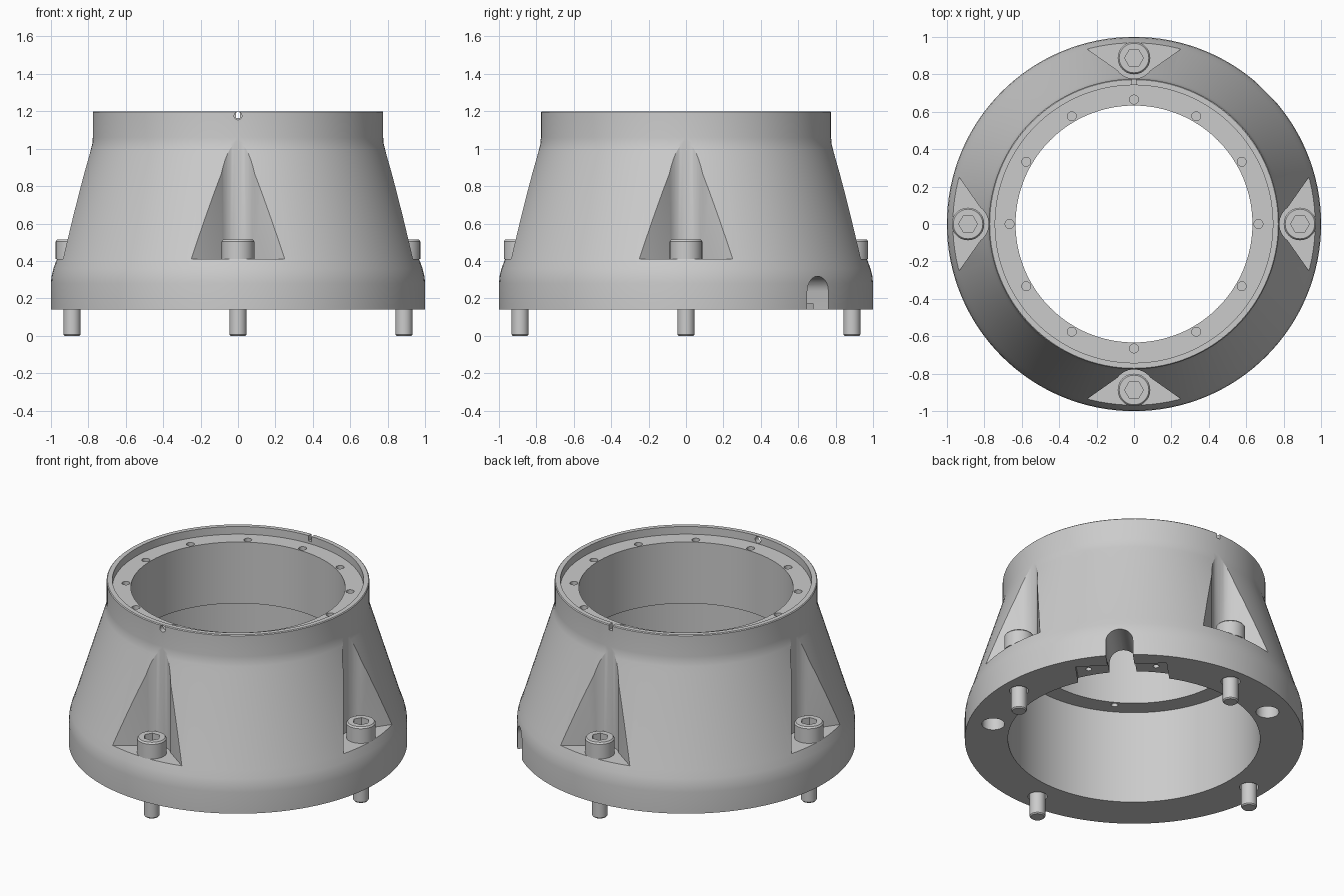
import bpy, bmesh
from math import sin, cos, pi, radians
from mathutils import Matrix

if "Cube" in bpy.data.objects:
    bpy.data.objects.remove(bpy.data.objects["Cube"])


def mesh_object(name, bm):
    bmesh.ops.recalc_face_normals(bm, faces=bm.faces[:])
    me = bpy.data.meshes.new(name)
    bm.to_mesh(me)
    bm.free()
    ob = bpy.data.objects.new(name, me)
    bpy.context.collection.objects.link(ob)
    return ob


def lathe(name, profile, n):
    """Revolve a closed (radius, z) loop; points on the axis collapse together."""
    bm = bmesh.new()
    rings = [[bm.verts.new((r * cos(2 * pi * i / n), r * sin(2 * pi * i / n), z))
              for i in range(n)] if r else [bm.verts.new((0, 0, z))] for r, z in profile]
    for a, b in zip(rings, rings[1:] + rings[:1]):
        if len(a) == len(b) == 1:
            continue
        for i in range(n):
            j = (i + 1) % n
            loop = [a[i % len(a)], a[j % len(a)], b[j % len(b)], b[i % len(b)]]
            bm.faces.new(list(dict.fromkeys(loop)))
    return mesh_object(name, bm)


def circle(r, n=24, x=0, y=0, start=0, end=360, closed=True):
    steps = n if closed else n - 1
    return [(x + r * cos(radians(start + (end - start) * i / steps)),
             y + r * sin(radians(start + (end - start) * i / steps))) for i in range(n)]


def prism(points, lo, hi, angle=0.0, radial=False):
    """Extrude an outline along z, or outward (outline = tangent, z), then turn about z."""
    bm = bmesh.new()
    ends = [[bm.verts.new((h, u, v) if radial else (u, v, h)) for u, v in points]
            for h in (lo, hi)]
    bm.faces.new(ends[0])
    bm.faces.new(ends[1])
    for i in range(len(points)):
        j = (i + 1) % len(points)
        bm.faces.new((ends[0][i], ends[0][j], ends[1][j], ends[1][i]))
    bm.transform(Matrix.Rotation(radians(angle), 4, 'Z'))
    return mesh_object("cutter", bm)


def cut(target, cutter):
    cutter.hide_render = True
    mod = target.modifiers.new("cut", 'BOOLEAN')
    mod.operation, mod.solver, mod.object = 'DIFFERENCE', 'EXACT', cutter
    bpy.context.view_layer.objects.active = target
    bpy.ops.object.modifier_apply(modifier=mod.name)
    bpy.data.objects.remove(cutter, do_unlink=True)


def smooth(ob, angle=25):
    bpy.ops.object.select_all(action='DESELECT')
    ob.select_set(True)
    bpy.context.view_layer.objects.active = ob
    bpy.ops.object.shade_smooth_by_angle(angle=radians(angle))


# Conical housing with thick inner flange and recessed top
housing = lathe("conical_housing", [
    (0.745, 0.14), (1.0, 0.14), (1.0, 0.28), (0.996, 0.32), (0.986, 0.36), (0.968, 0.41),
    (0.798, 0.96), (0.786, 1.0), (0.779, 1.025), (0.776, 1.06), (0.776, 1.195),
    (0.771, 1.2), (0.742, 1.2), (0.742, 1.15), (0.633, 1.15), (0.633, 0.75), (0.745, 0.75)], 128)

# Bolt seats: rounded V pockets with flat floors, plus clearance holes
seat = ([(1.2, 0.445), (0.935, 0.25)]
        + circle(0.11, 15, 0.887, 0, 126.5, 233.5, False)
        + [(0.935, -0.25), (1.2, -0.445)])
for k in range(4):
    cut(housing, prism(seat, 0.41, 1.12, 90 * k))
    cut(housing, prism(circle(0.057, 24, 0.887), 0.05, 0.5, 90 * k))

# Blind screw holes in the top flange, and three on its underside
for k in range(12):
    cut(housing, prism(circle(0.024, 16, 0.665), 1.03, 1.25, 30 * k))
for k in range(3):
    cut(housing, prism(circle(0.02, 16, 0.665), 0.6, 0.85, 120 * k))

# Dowel holes in the base
for a in (-28, 118):
    cut(housing, prism(circle(0.068, 24, 0.85), 0.05, 0.3, a))

# Connector pocket, its screw holes and the arched cable slot
cut(housing, prism([(0.6, -0.27), (0.88, -0.27), (0.88, 0.27), (0.6, 0.27)], 0.05, 0.172, 45))
for s in (-1, 1):
    cut(housing, prism(circle(0.018, 16, 0.79, 0.2 * s), 0.1, 0.25, 45))
arch = [(-0.08, 0.05), (0.08, 0.05)] + circle(0.08, 17, 0, 0.238, 0, 180, False)
cut(housing, prism(arch, 0.6, 1.2, 45, True))

# Rim pin hole at the front and index slot at the back
cut(housing, prism(circle(0.021, 16, 0, 1.175), 0.7, 0.9, -90, True))
cut(housing, prism([(-0.012, 1.165), (0.012, 1.165), (0.012, 1.25), (-0.012, 1.25)],
                   0.7, 0.9, 90, True))
smooth(housing)

# Socket-head bolts
bolt = lathe("bolt_1", [
    (0, 0), (0.04, 0), (0.046, 0.007), (0.046, 0.41), (0.087, 0.41), (0.087, 0.505),
    (0.079, 0.515), (0, 0.515)], 40)
cut(bolt, prism(circle(0.05, 6), 0.45, 0.6))
smooth(bolt)
bolt.location = (0.887, 0, 0)
for k in range(1, 4):
    copy = bolt.copy()
    copy.name = f"bolt_{k + 1}"
    copy.location = (0.887 * cos(pi * k / 2), 0.887 * sin(pi * k / 2), 0)
    bpy.context.collection.objects.link(copy)
